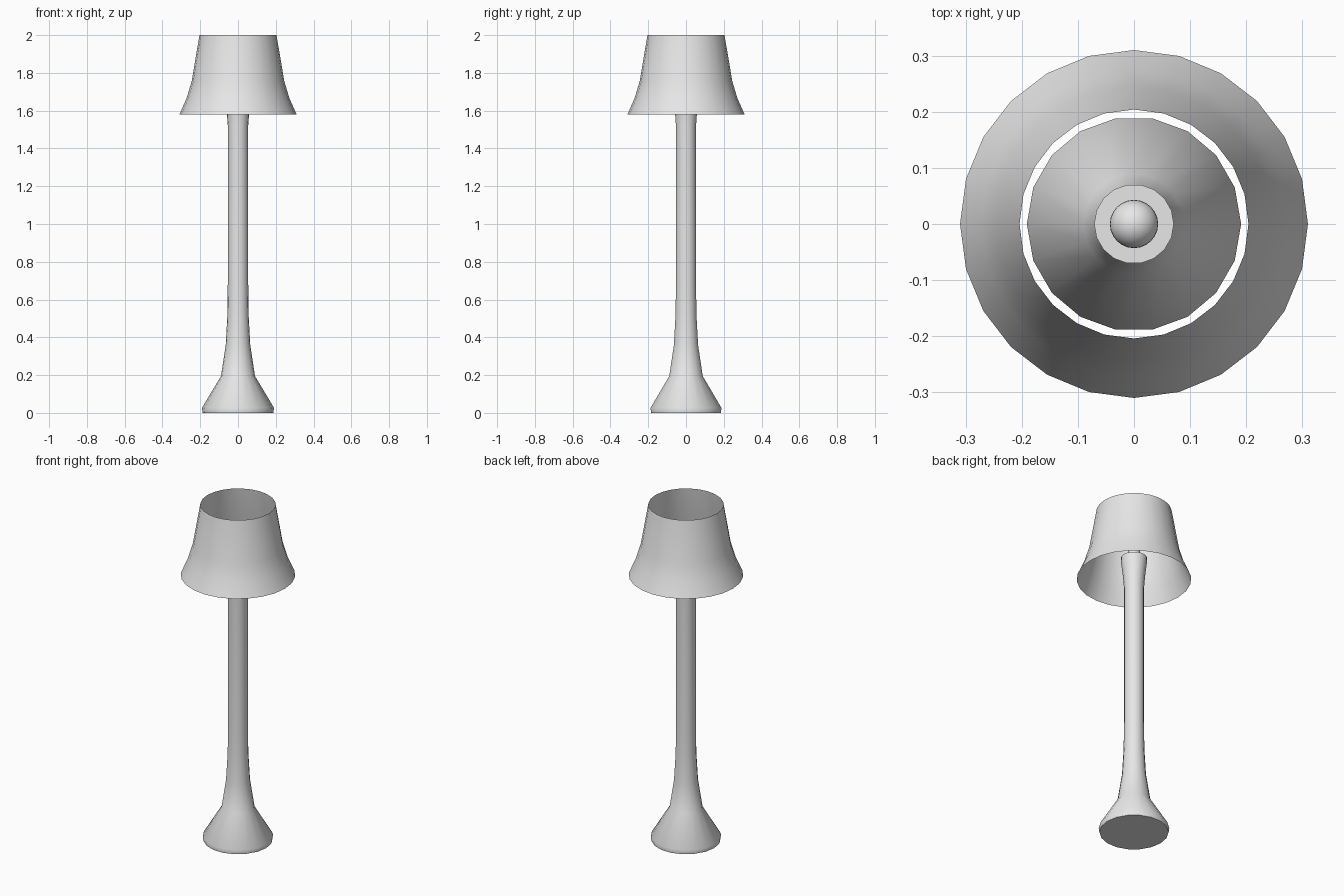
import bpy
import bmesh
from math import cos, sin, tau, radians

cube = bpy.data.objects.get("Cube")
if cube:
    bpy.data.objects.remove(cube, do_unlink=True)

grey = bpy.data.materials.new("light grey")
grey.use_nodes = True
colour = (0.8, 0.8, 0.8, 1)
grey.diffuse_color = colour
grey.node_tree.nodes["Principled BSDF"].inputs["Base Color"].default_value = colour


def finish(name, bm, angle):
    """Turn a bmesh into a smooth-shaded object."""
    mesh = bpy.data.meshes.new(name)
    bm.to_mesh(mesh)
    bm.free()
    mesh.materials.append(grey)
    obj = bpy.data.objects.new(name, mesh)
    bpy.context.collection.objects.link(obj)
    bpy.ops.object.select_all(action="DESELECT")
    obj.select_set(True)
    bpy.context.view_layer.objects.active = obj
    bpy.ops.object.shade_smooth_by_angle(angle=radians(angle))
    return obj


def lathe(name, profile, sides, capped, angle=40):
    """Revolve (radius, height) points, listed bottom to top, about z."""
    bm = bmesh.new()
    rings = [[bm.verts.new((r * cos(tau * i / sides), r * sin(tau * i / sides), z))
              for i in range(sides)] for r, z in profile]
    for low, high in zip(rings, rings[1:]):
        for i in range(sides):
            j = (i + 1) % sides
            bm.faces.new((low[i], low[j], high[j], high[i]))
    if capped:
        bm.faces.new(rings[0][::-1])
        bm.faces.new(rings[-1])
    return finish(name, bm, angle)


# Flared foot, slim pole and widening collar in one turned piece
lathe("stand", [(0.187, 0), (0.191, 0.026), (0.09, 0.195), (0.065, 0.36),
                (0.056, 0.52), (0.054, 0.7), (0.054, 1.52), (0.06, 1.6),
                (0.071, 1.69), (0.071, 1.71)], 18, True)

# Open, single-skin bell shade
lathe("shade", [(0.31, 1.58), (0.272, 1.667), (0.245, 1.757), (0.204, 2.0)], 24, False)

# Bulb on a short neck
lathe("bulb_neck", [(0.033, 1.71), (0.033, 1.78)], 18, True)
bm = bmesh.new()
bmesh.ops.create_uvsphere(bm, u_segments=24, v_segments=16, radius=0.043)
finish("bulb", bm, 60).location.z = 1.8
